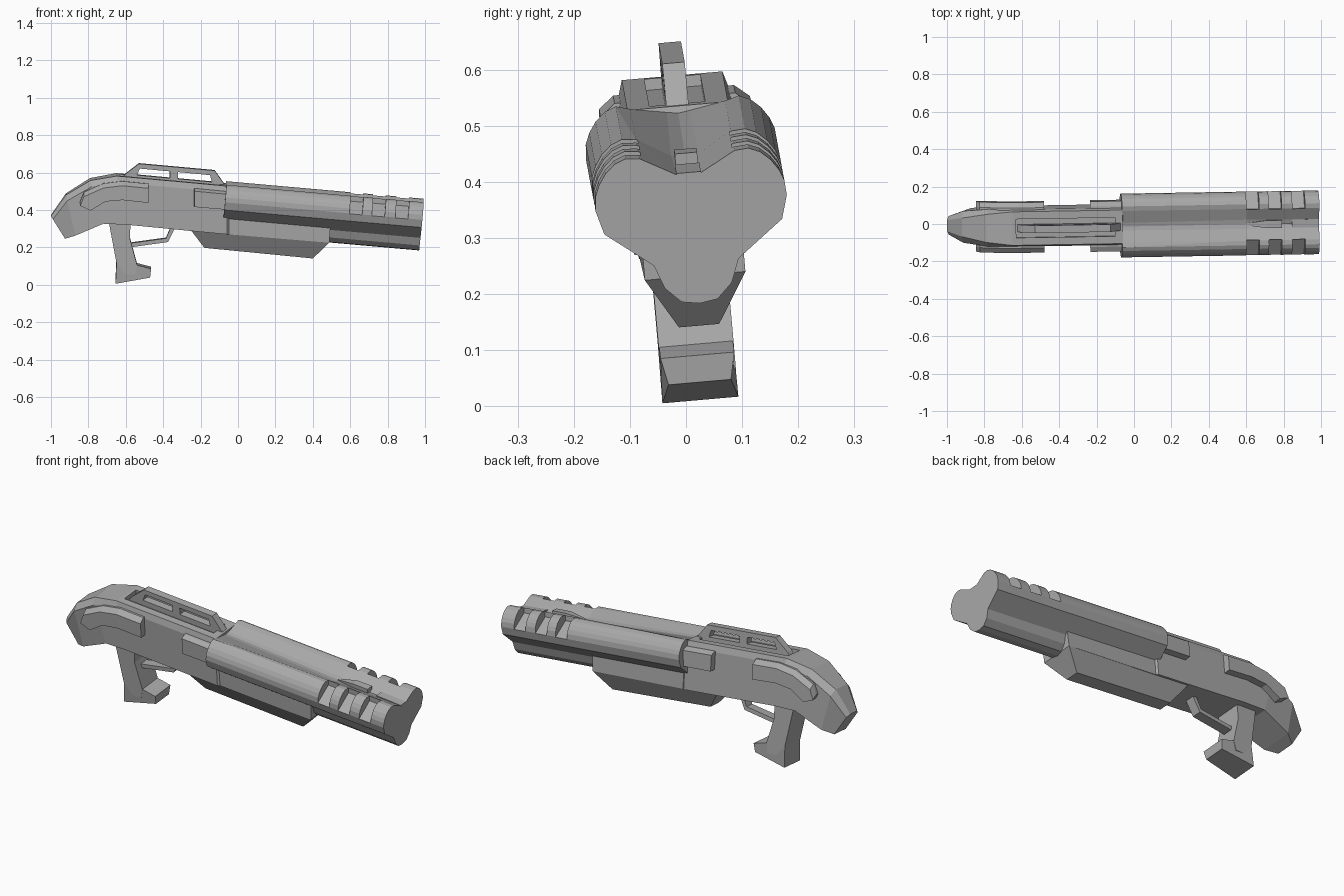
import bpy, bmesh, math
from mathutils import Matrix, Vector

if "Cube" in bpy.data.objects:
    bpy.data.objects.remove(bpy.data.objects["Cube"], do_unlink=True)

grey = bpy.data.materials.new("gunmetal_grey")
grey.use_nodes = True
colour = (0.4, 0.4, 0.4, 1)
grey.diffuse_color = colour
grey.node_tree.nodes["Principled BSDF"].inputs["Base Color"].default_value = colour

parts = []


def loft(name, rings, keep=True):
    """Skin a row of closed rings and cap both ends."""
    bm = bmesh.new()
    rows = [[bm.verts.new(p) for p in ring] for ring in rings]
    n = len(rows[0])
    for a, b in zip(rows, rows[1:]):
        for i in range(n):
            j = (i + 1) % n
            bm.faces.new((a[i], a[j], b[j], b[i]))
    bm.faces.new(rows[0])
    bm.faces.new(rows[-1])
    bmesh.ops.recalc_face_normals(bm, faces=bm.faces)
    mesh = bpy.data.meshes.new(name)
    bm.to_mesh(mesh)
    bm.free()
    mesh.materials.append(grey)
    ob = bpy.data.objects.new(name, mesh)
    bpy.context.collection.objects.link(ob)
    if keep:
        parts.append(ob)
    return ob


def prism(name, outline, y0, y1, keep=True):
    """Extrude an x-z outline between two y values."""
    return loft(name, [[(x, y, z) for x, z in outline] for y in (y0, y1)], keep)


def cut(ob, cutters):
    """Subtract the cutters, then discard them."""
    for c in cutters:
        c.hide_render = True
        mod = ob.modifiers.new("cut", "BOOLEAN")
        mod.object, mod.operation, mod.solver = c, "DIFFERENCE", "EXACT"
    bpy.context.view_layer.update()
    deps = bpy.context.evaluated_depsgraph_get()
    result = bpy.data.meshes.new_from_object(ob.evaluated_get(deps))
    ob.modifiers.clear()
    ob.data = result
    for c in cutters:
        bpy.data.objects.remove(c, do_unlink=True)


# Barrel frame: the axis drops towards the muzzle
SLOPE = 0.089


def on_barrel(x, y, d):
    return (x + d * SLOPE, y, 0.37 + (0.985 - x) * SLOPE + d)


def mirror_ring(half):
    return half + [(-y, d) for y, d in reversed(half) if y > 0]


# Twin barrel shroud with a tube below; the top valley deepens forwards
lobe = [(0.11, 0.081), (0.13, 0.073), (0.148, 0.057), (0.161, 0.038),
        (0.169, 0.018), (0.171, -0.008), (0.159, -0.05), (0.076, -0.113),
        (0.06, -0.155), (0.032, -0.182), (0, -0.187)]
valleys = [(-0.07, [(0, 0.06), (0.02, 0.063), (0.085, 0.074)]),
           (0.6, [(0, 0.04), (0.025, 0.045), (0.085, 0.079)]),
           (0.985, [(0, 0.035), (0.022, 0.045), (0.085, 0.079)])]
barrel = loft("barrel_shroud", [
    [on_barrel(x, y, d) for y, d in mirror_ring(v + lobe)] for x, v in valleys])

# Vent notches on both lobes
notch = [(0.082, 0.12), (0.082, 0.05), (0.176, -0.014), (0.24, -0.014), (0.24, 0.12)]
vents = []
for x in (0.595, 0.715, 0.84):
    for s in (1, -1):
        vents.append(loft("vent_cutter", [
            [on_barrel(u, s * y, d) for y, d in notch] for u in (x, x + 0.068)], False))
cut(barrel, vents)


# Small blocks in the barrel valley
def valley_block(name, stations):
    loft(name, [[on_barrel(x, y, d) for y, d in
                 ((-w, 0.02), (w, 0.02), (w, top), (-w, top))] for x, w, top in stations])


valley_block("front_sight", [(0.6, 0.006, 0.045), (0.7, 0.02, 0.064), (0.785, 0.02, 0.064)])
valley_block("muzzle_rib", [(0.84, 0.022, 0.05), (0.985, 0.022, 0.047)])

# Receiver and stock: top x, z, bottom x, z, top half width, side half width
stations = [(-1.0, 0.37, -0.925, 0.25, 0.03, 0.05),
            (-0.92, 0.485, -0.87, 0.27, 0.05, 0.085),
            (-0.79, 0.565, -0.72, 0.335, 0.075, 0.1),
            (-0.65, 0.59, -0.6, 0.33, 0.09, 0.1),
            (-0.24, 0.553, -0.24, 0.295, 0.09, 0.1),
            (-0.06, 0.536, -0.06, 0.278, 0.09, 0.1),
            (-0.05, 0.45, -0.05, 0.277, 0.09, 0.092),
            (0.5, 0.4, 0.487, 0.232, 0.085, 0.09)]
rings = []
for xt, zt, xb, zb, ht, hs in stations:
    top, low = Vector((xt, 0, zt)), Vector((xb, 0, zb))
    mid = top.lerp(low, 0.13)
    rings.append([(p.x, y, p.z) for p, y in
                  ((top, ht), (mid, hs), (low, hs), (low, -hs), (mid, -hs), (top, -ht))])
receiver = loft("receiver", rings)
trough = prism("trough_cutter", [(-0.63, 0.65), (-0.63, 0.568), (-0.1, 0.519), (-0.1, 0.65)],
               -0.05, 0.05, False)
cut(receiver, [trough])

# Tapered fore-end below the barrel
upper = [(-0.25, 0.296, 0.09), (0.487, 0.232, 0.09)]
lower = [(-0.18, 0.2, 0.036), (0.4, 0.143, 0.036)]
loft("fore_end", [[(a[0], a[2], a[1]), (b[0], b[2], b[1]),
                   (b[0], -b[2], b[1]), (a[0], -a[2], a[1])] for a, b in (upper, lower)])

# Side panels and blocks, mirrored
panel = [(-0.845, 0.455), (-0.825, 0.505), (-0.72, 0.552), (-0.62, 0.564), (-0.48, 0.55),
         (-0.48, 0.45), (-0.62, 0.465), (-0.71, 0.457), (-0.79, 0.408), (-0.835, 0.43)]
block = [(-0.235, 0.525), (-0.06, 0.508), (-0.06, 0.413), (-0.235, 0.428)]
for s, side in ((1, "left"), (-1, "right")):
    for name, shape, drop in (("stock_panel", panel, 0.022), ("side_block", block, 0.012)):
        mid_i = 5 if shape is panel else 2
        outer = [(x, z - drop if i < mid_i else z) for i, (x, z) in enumerate(shape)]
        loft(side + "_" + name, [
            [(x, s * 0.06, z) for x, z in shape],
            [(x, s * 0.108, z) for x, z in shape],
            [(x, s * 0.135, z) for x, z in outer]])

# Pistol grip with a flared foot
prism("grip", [(-0.695, 0.36), (-0.65, 0.12), (-0.65, 0.06), (-0.55, 0.06),
               (-0.54, 0.11), (-0.578, 0.25), (-0.575, 0.36)], -0.067, 0.067)
foot = [(-0.65, 0.12, 0.067), (-0.655, 0.01, 0.068), (-0.47, 0.042, 0.056),
        (-0.465, 0.09, 0.066), (-0.54, 0.11, 0.066)]
loft("grip_foot", [[(x, s * w, z) for x, z, w in foot] for s in (1, -1)])

# Trigger guard
prism("trigger_guard", [(-0.355, 0.32), (-0.385, 0.25), (-0.59, 0.222), (-0.59, 0.2),
                        (-0.375, 0.23), (-0.33, 0.32)], -0.025, 0.025)

# Top carry rail with two windows
rail = prism("top_rail", [(-0.63, 0.56), (-0.605, 0.592), (-0.53, 0.65), (-0.125, 0.613),
                          (-0.07, 0.535), (-0.08, 0.51)], -0.02, 0.02)
windows = [[(-0.525, 0.624), (-0.365, 0.609), (-0.365, 0.573), (-0.54, 0.589)],
           [(-0.32, 0.605), (-0.15, 0.589), (-0.14, 0.552), (-0.32, 0.569)]]
cut(rail, [prism("window_cutter", w, -0.1, 0.1, False) for w in windows])

# Lean the whole assembly slightly about its length
pivot = Matrix.Translation((0, 0, 0.37))
lean = (Matrix.Rotation(math.radians(0.5), 4, "Z") @ pivot
        @ Matrix.Rotation(math.radians(5), 4, "X") @ pivot.inverted())
for ob in parts:
    ob.data.transform(lean)
